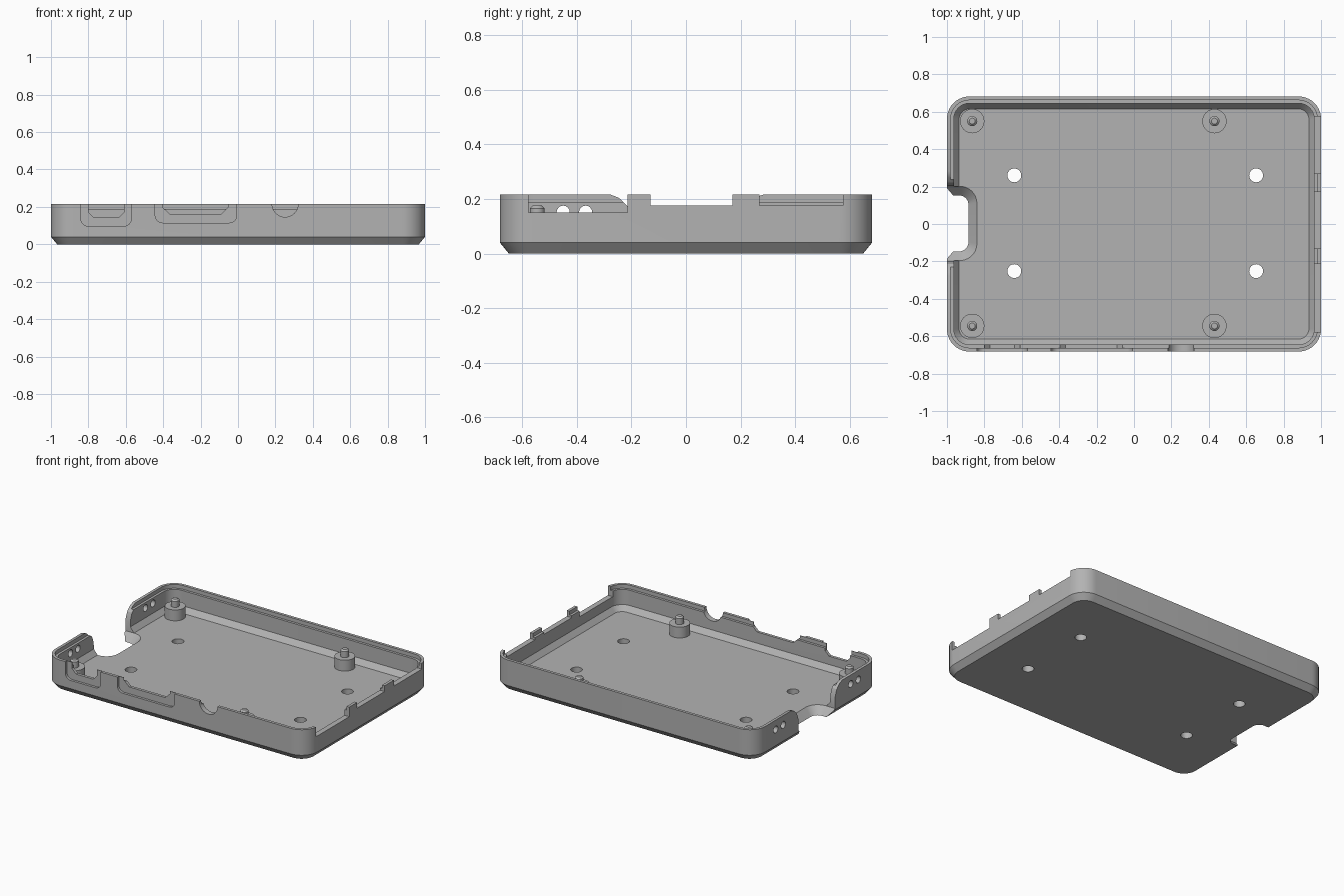
import bpy, bmesh, math
from mathutils import Vector

cube = bpy.data.objects.get("Cube")
if cube:
    bpy.data.objects.remove(cube)

grey = bpy.data.materials.new("plain grey")
grey.use_nodes = True
colour = (0.45, 0.45, 0.45, 1)
grey.diffuse_color = colour
grey.node_tree.nodes["Principled BSDF"].inputs["Base Color"].default_value = colour


def make(name, bm):
    bmesh.ops.remove_doubles(bm, verts=bm.verts, dist=1e-5)
    bmesh.ops.recalc_face_normals(bm, faces=bm.faces)
    mesh = bpy.data.meshes.new(name)
    bm.to_mesh(mesh)
    bm.free()
    mesh.materials.append(grey)
    obj = bpy.data.objects.new(name, mesh)
    bpy.context.collection.objects.link(obj)
    return obj


def rounded(hx, hy, r, z, cx=0, cy=0, steps=10):
    """Rounded rectangle outline; a circle when hx = hy = r."""
    pts = []
    for q, (sx, sy) in enumerate([(1, 1), (-1, 1), (-1, -1), (1, -1)]):
        for i in range(steps + 1):
            a = (q + i / steps) * math.pi / 2
            pts.append(Vector((cx + sx * (hx - r) + r * math.cos(a),
                               cy + sy * (hy - r) + r * math.sin(a), z)))
    return pts


def loft(name, rings):
    bm = bmesh.new()
    loops = [[bm.verts.new(p) for p in ring] for ring in rings]
    n = len(loops[0])
    for a, b in zip(loops, loops[1:]):
        for i in range(n):
            bm.faces.new((a[i], a[(i + 1) % n], b[(i + 1) % n], b[i]))
    bm.faces.new(loops[0])
    bm.faces.new(loops[-1])
    return make(name, bm)


def round_part(name, cx, cy, profile):
    return loft(name, [rounded(r, r, r, z, cx, cy, 8) for r, z in profile])


def prism_y(name, profile, y0, y1):
    return loft(name, [[Vector((x, y, z)) for x, z in profile] for y in (y0, y1)])


def box(name, x0, x1, y0, y1, z0, z1):
    return prism_y(name, [(x0, z0), (x1, z0), (x1, z1), (x0, z1)], y0, y1)


# Tray: chamfered outside, stepped rim and sloped inner foot in one shell
TOP, FLOOR, OVER = 0.216, 0.05, 0.3
tray = loft("case_tray", [rounded(*r) for r in [
    (0.967, 0.649, 0.09, 0), (1, 0.682, 0.12, 0.04), (1, 0.682, 0.12, TOP),
    (0.98, 0.662, 0.1, TOP), (0.98, 0.662, 0.1, 0.19),
    (0.963, 0.645, 0.083, 0.19), (0.963, 0.645, 0.083, 0.085),
    (0.935, 0.615, 0.055, FLOOR)]])
cutters = []

# Card slot: tapered U through the floor and end wall
cutters.append(loft("card_slot", [rounded(hx, hy, r, z, -1, 0.003) for hx, hy, r, z in [
    (0.11, 0.145, 0.05, -0.01), (0.115, 0.15, 0.05, 0), (0.16, 0.198, 0.09, FLOOR),
    (0.16, 0.2, 0.09, 0.13), (0.16, 0.218, 0.09, 0.175),
    (0.16, 0.25, 0.09, 0.205), (0.16, 0.29, 0.09, 0.22)]]))

# Notches in the port end wall
for y0, y1, z in [(-0.577, -0.215, 0.15), (-0.13, 0.17, 0.176), (0.27, 0.575, 0.176)]:
    cutters.append(box("end_notch", 0.9, 1.1, y0, y1, z, OVER))


# Shallow pockets on the front wall, with rounded lower corners
def pocket(x0, x1, z):
    r = 0.04
    pts = [(x1, OVER), (x0, OVER)]
    for cx, start in ((x0 + r, math.pi), (x1 - r, 1.5 * math.pi)):
        for i in range(7):
            a = start + i / 6 * math.pi / 2
            pts.append((cx + r * math.cos(a), z + r + r * math.sin(a)))
    return prism_y("front_pocket", pts, -0.8, -0.665)


cutters += [pocket(-0.84, -0.57, 0.097), pocket(-0.443, -0.007, 0.115)]

# Port openings through the front wall
cutters.append(prism_y("small_port", [
    (-0.8, OVER), (-0.8, 0.172), (-0.77, 0.142), (-0.64, 0.142),
    (-0.61, 0.172), (-0.61, OVER)], -0.8, -0.62))
cutters.append(prism_y("wide_port", [
    (-0.405, OVER), (-0.405, 0.2), (-0.365, 0.162), (-0.09, 0.162),
    (-0.052, 0.2), (-0.052, OVER)], -0.8, -0.62))
arc = [(0.252 + 0.07 * math.cos(a), TOP + 0.07 * math.sin(a))
       for a in (math.pi * (1 + i / 16) for i in range(17))]
cutters.append(prism_y("round_port", [(0.322, OVER), (0.182, OVER)] + arc, -0.8, -0.62))

# Paired peepholes in the slotted end wall
for y in (-0.45, -0.368, 0.368, 0.45):
    ring = rounded(0.024, 0.024, 0.024, 0, 0, 0, 4)
    cutters.append(loft("peephole", [[Vector((x, y + p.x, 0.152 + p.y)) for p in ring]
                                     for x in (-1.1, -0.9)]))

# Floor screw holes
for x in (-0.64, 0.653):
    for y in (-0.252, 0.26):
        cutters.append(round_part("floor_hole", x, y, [(0.037, -0.1), (0.037, 0.1)]))

# Cut everything out of the tray
bpy.context.view_layer.objects.active = tray
for cutter in cutters:
    mod = tray.modifiers.new(cutter.name, "BOOLEAN")
    mod.operation = "DIFFERENCE"
    mod.solver = "EXACT"
    mod.object = cutter
    bpy.ops.object.modifier_apply(modifier=mod.name)
    bpy.data.objects.remove(cutter)

# Standoffs with locating pins
parts = [tray]
for x in (-0.865, 0.43):
    for y in (-0.545, 0.55):
        parts.append(round_part("standoff", x, y, [
            (0.065, FLOOR - 0.01), (0.065, 0.125), (0.027, 0.125),
            (0.027, 0.166), (0.016, 0.176)]))

# Smooth the rounded corners, keep edges sharp
bpy.ops.object.select_all(action="DESELECT")
for part in parts:
    part.select_set(True)
bpy.ops.object.shade_smooth_by_angle(angle=math.radians(25))
